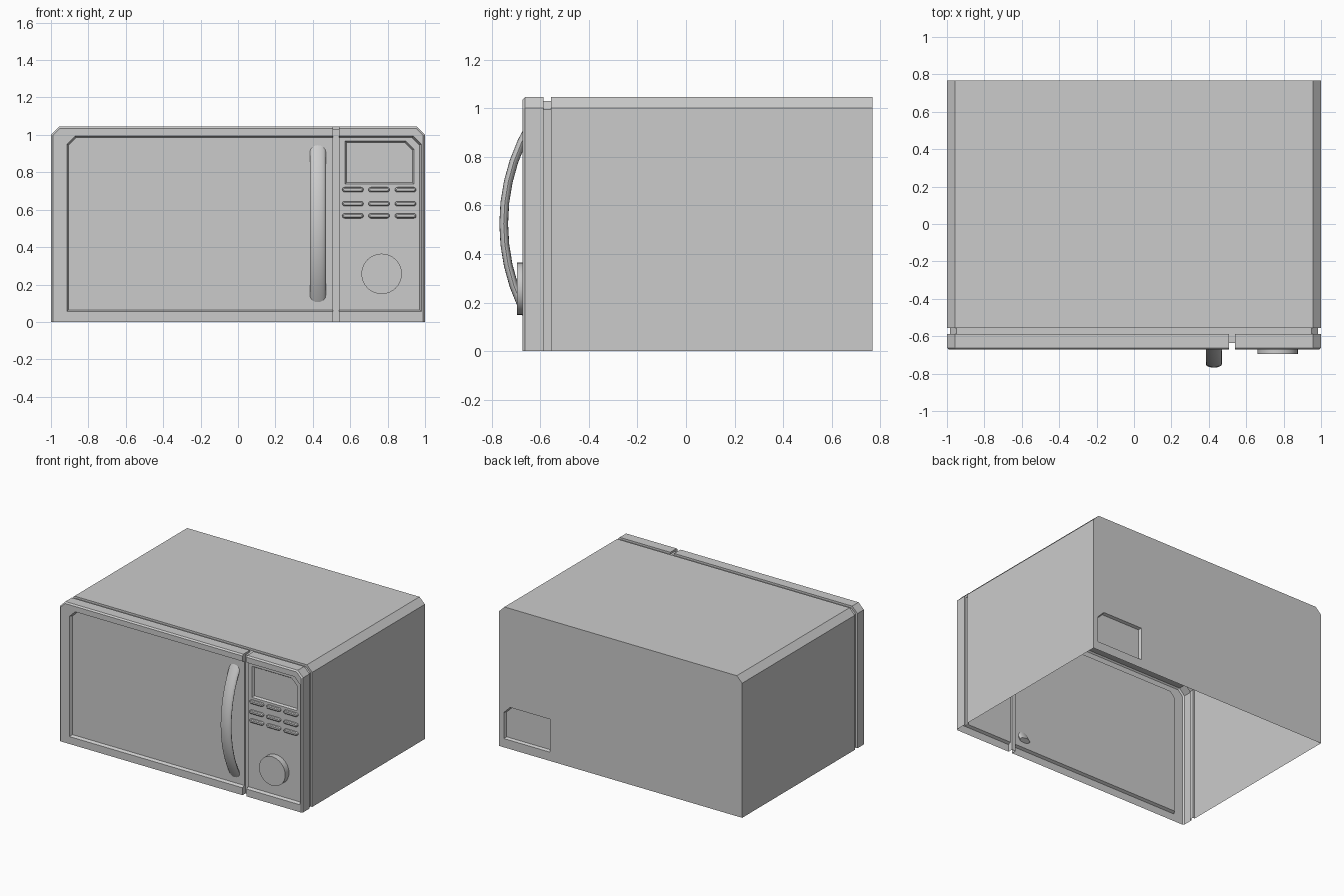
import bpy, bmesh, math

if "Cube" in bpy.data.objects:
    bpy.data.objects.remove(bpy.data.objects["Cube"])

FRONT, PANEL, BACK = -0.672, -0.652, 0.768


def outline(x0, x1, z0, z1, cl=0.0, cr=0.0, d=0.0):
    """Rectangle in x/z, upper corners cut by cl / cr, inset by d."""
    k = d * 0.586
    x0, x1, z0, z1 = x0 + d, x1 - d, z0 + d, z1 - d
    pts = [(x0, z0), (x1, z0)]
    pts += [(x1, z1 - cr + k), (x1 - cr + k, z1)] if cr else [(x1, z1)]
    pts += [(x0 + cl - k, z1), (x0, z1 - cl + k)] if cl else [(x0, z1)]
    return pts


def loft(name, stations, open_back=False, smooth=False):
    """Skin a list of (y, outline) sections; caps at both ends."""
    bm = bmesh.new()
    rings = [[bm.verts.new((x, y, z)) for x, z in pts] for y, pts in stations]
    n = len(rings[0])
    for a, b in zip(rings, rings[1:]):
        for i in range(n):
            bm.faces.new((a[i], a[(i + 1) % n], b[(i + 1) % n], b[i]))
    bm.faces.new(rings[0])
    cap = bm.faces.new(rings[-1][::-1])
    bmesh.ops.recalc_face_normals(bm, faces=bm.faces)
    if open_back:
        bmesh.ops.delete(bm, geom=[cap], context='FACES_ONLY')
    return finish(name, bm, smooth)


def finish(name, bm, smooth=False):
    me = bpy.data.meshes.new(name)
    bm.to_mesh(me)
    bm.free()
    ob = bpy.data.objects.new(name, me)
    bpy.context.collection.objects.link(ob)
    if smooth:
        bpy.ops.object.select_all(action='DESELECT')
        ob.select_set(True)
        bpy.context.view_layer.objects.active = ob
        bpy.ops.object.shade_smooth_by_angle(angle=math.radians(35))
    return ob


# Casing: profile swept from front to back with a groove behind the front frame
sections = [(FRONT, .01), (-.662, 0), (-.587, 0), (-.587, .015),
            (-.556, .015), (-.556, 0), (BACK, 0)]
casing = loft("casing", [(y, outline(-1, 1, -d, 1.045, .044, .044, d))
                         for y, d in sections])

# Recesses and the slot between door and control panel
front_recess = (-.915, .98, .055, .995, .045, .045)
display = (.572, .941, .737, .968, 0, .045)
rating_plate = (.58, .96, .065, .31, 0, .05)
cutters = [
    loft("cut_front", [(FRONT - .02, outline(*front_recess, -.01)),
                       (PANEL, outline(*front_recess, .01))]),
    loft("cut_slot", [(-.72, outline(.508, .54, -.1, 1.2)),
                      (-.636, outline(.508, .54, -.1, 1.2))]),
    loft("cut_slot_top", [(-.73, outline(.508, .54, 1.031, 1.3)),
                          (-.572, outline(.508, .54, 1.031, 1.3))]),
    loft("cut_display", [(PANEL - .014, outline(*display, -.009)),
                         (PANEL + .014, outline(*display, .009))]),
    loft("cut_plate", [(BACK + .02, outline(*rating_plate, -.008)),
                       (BACK - .02, outline(*rating_plate, .008))]),
]
for c in cutters:
    c.hide_render = True
    mod = casing.modifiers.new(c.name, 'BOOLEAN')
    mod.operation, mod.solver, mod.object = 'DIFFERENCE', 'EXACT', c
bpy.context.view_layer.update()
deps = bpy.context.evaluated_depsgraph_get()
cut_mesh = bpy.data.meshes.new_from_object(casing.evaluated_get(deps))
casing.modifiers.clear()
casing.data = cut_mesh
for c in cutters:
    bpy.data.objects.remove(c)

# The underside is open
bm = bmesh.new()
bm.from_mesh(casing.data)
under = [f for f in bm.faces if all(v.co.z < 1e-4 for v in f.verts)]
bmesh.ops.delete(bm, geom=under, context='FACES')
bm.to_mesh(casing.data)
bm.free()


# Push buttons: pill shapes with a bevelled front
def pill(cx, cz, half, r, n=6):
    pts = []
    for side in (1, -1):
        for i in range(n + 1):
            a = math.pi * i / n - math.pi / 2
            pts.append((cx + side * (half - r + r * math.cos(a)),
                        cz + side * r * math.sin(a)))
    return pts


for row, z in enumerate((.707, .632, .567)):
    for col, x in enumerate((.614, .754, .896)):
        loft(f"button_{row}_{col}",
             [(PANEL - .017, pill(x, z, .05, .006)),
              (PANEL - .012, pill(x, z, .056, .012)),
              (PANEL, pill(x, z, .057, .013))], open_back=True, smooth=True)


# Timer knob
def circle(r, n=32):
    return [(.768 + r * math.cos(2 * math.pi * i / n),
             .257 + r * math.sin(2 * math.pi * i / n)) for i in range(n)]


loft("knob", [(-.696, circle(.108)), (PANEL, circle(.108))],
     open_back=True, smooth=True)

# Door handle: flat oval section swept along an arc
bm = bmesh.new()
R, STEPS, SIDES = .80, 10, 16
rings = []
for s in range(STEPS + 1):
    t = math.radians(-31 + 62 * s / STEPS)
    ring = []
    for i in range(SIDES):
        a = 2 * math.pi * i / SIDES
        rad = R + .018 * math.sin(a)
        ring.append(bm.verts.new((.427 + .043 * math.cos(a),
                                  -.75 + R - rad * math.cos(t),
                                  .525 + rad * math.sin(t))))
    rings.append(ring)
for a, b in zip(rings, rings[1:]):
    for i in range(SIDES):
        bm.faces.new((a[i], a[(i + 1) % SIDES], b[(i + 1) % SIDES], b[i]))
bm.faces.new(rings[0])
bm.faces.new(rings[-1])
bmesh.ops.recalc_face_normals(bm, faces=bm.faces)
finish("door_handle", bm, smooth=True)
